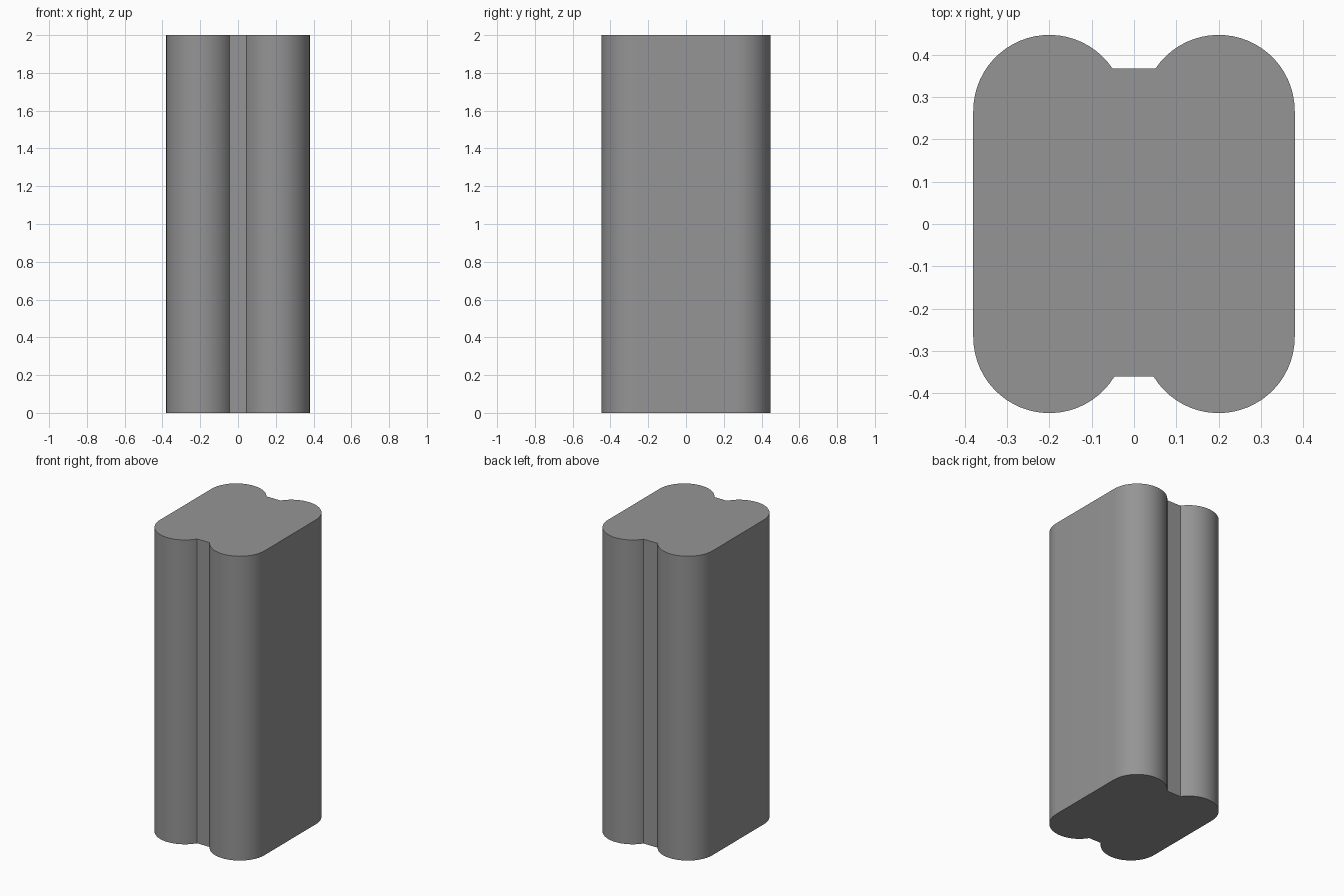
import bpy, bmesh, math

if "Cube" in bpy.data.objects:
    bpy.data.objects.remove(bpy.data.objects["Cube"])

R, CX, CY, HEIGHT = 0.18, 0.2, 0.267, 2.0
STEPS = 24

grey = bpy.data.materials.new("mid grey")
grey.diffuse_color = (0.3, 0.3, 0.3, 1)
grey.use_nodes = True
grey.node_tree.nodes["Principled BSDF"].inputs["Base Color"].default_value = grey.diffuse_color


def lobe(sx, sy, groove_y):
    """Arc from the flat side round to the groove wall."""
    end = math.pi - math.asin((groove_y - CY) / R)
    return [(sx * (CX + R * math.cos(end * i / STEPS)),
             sy * (CY + R * math.sin(end * i / STEPS))) for i in range(STEPS + 1)]


# Outline: four rounded lobes, with a shallow groove at front and back
BACK, FRONT = 0.368, 0.36
outline = (lobe(1, 1, BACK) + lobe(-1, 1, BACK)[::-1]
           + lobe(-1, -1, FRONT) + lobe(1, -1, FRONT)[::-1])

# Column: outline extruded to full height
bm = bmesh.new()
base = bm.faces.new([bm.verts.new((x, y, 0)) for x, y in outline])
top = bmesh.ops.extrude_face_region(bm, geom=[base], use_keep_orig=True)
bmesh.ops.translate(bm, vec=(0, 0, HEIGHT),
                    verts=[v for v in top["geom"] if isinstance(v, bmesh.types.BMVert)])
bmesh.ops.recalc_face_normals(bm, faces=bm.faces)
mesh = bpy.data.meshes.new("grooved_column")
bm.to_mesh(mesh)
bm.free()
mesh.materials.append(grey)

column = bpy.data.objects.new("grooved_column", mesh)
bpy.context.collection.objects.link(column)
bpy.context.view_layer.objects.active = column
column.select_set(True)
bpy.ops.object.shade_smooth_by_angle(angle=math.radians(30))
